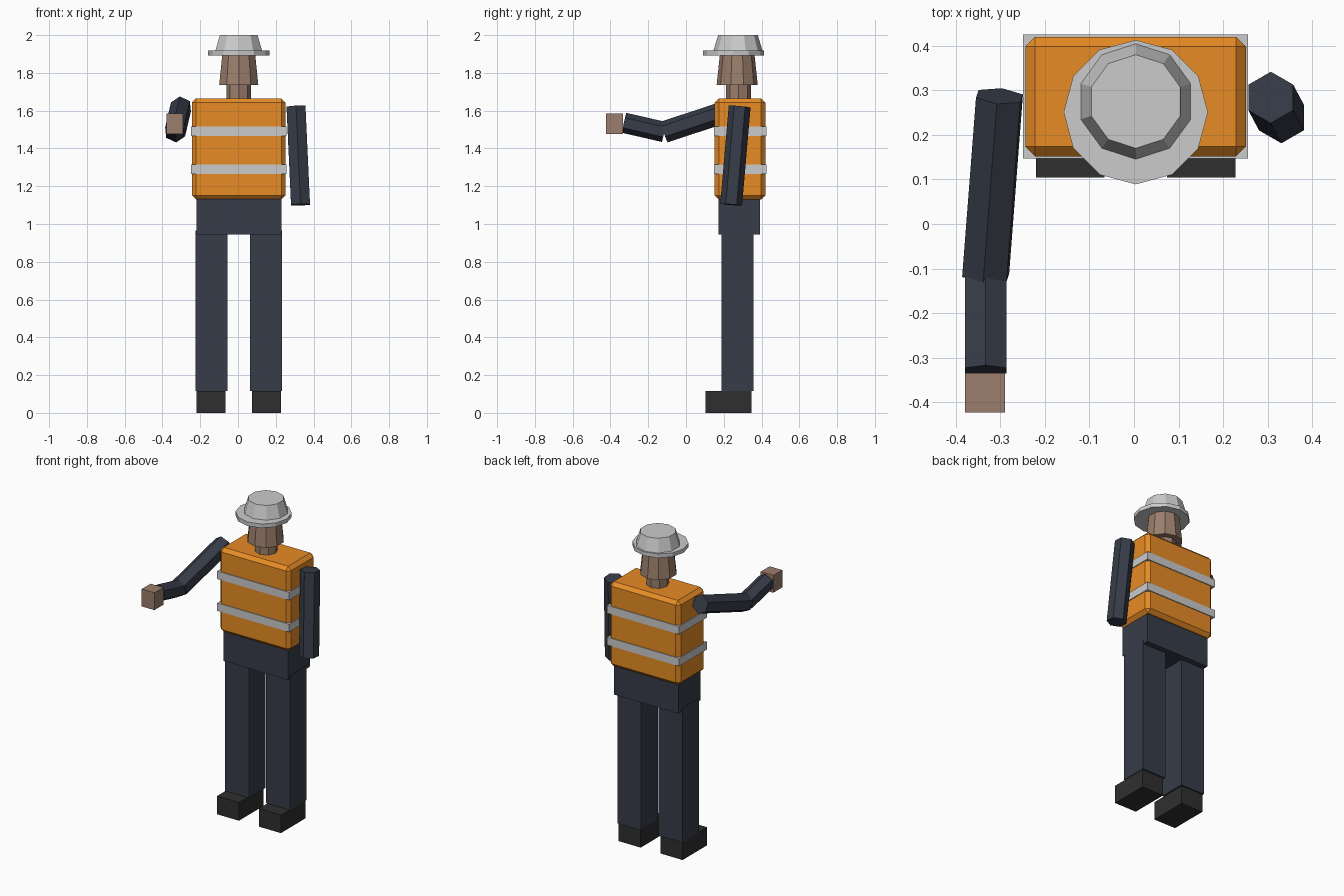
import bpy, bmesh
from mathutils import Vector, Matrix

if "Cube" in bpy.data.objects:
    bpy.data.objects.remove(bpy.data.objects["Cube"])

CX, CY = 0.004, 0.285   # body axis


def material(name, rgb):
    m = bpy.data.materials.new(name)
    m.diffuse_color = (*rgb, 1)
    m.use_nodes = True
    m.node_tree.nodes["Principled BSDF"].inputs["Base Color"].default_value = m.diffuse_color
    return m


ORANGE = material("vest_orange", (0.80, 0.26, 0.018))
NAVY = material("navy_cloth", (0.038, 0.045, 0.065))
SKIN = material("skin", (0.33, 0.21, 0.15))
BLACK = material("boot_black", (0.028, 0.028, 0.028))


def finish(name, bm, mat):
    mesh = bpy.data.meshes.new(name)
    bm.to_mesh(mesh)
    bm.free()
    ob = bpy.data.objects.new(name, mesh)
    bpy.context.collection.objects.link(ob)
    if mat:
        mesh.materials.append(mat)
    return ob


def box(name, x, y, z, mat=None):
    """Box from (min, max) ranges."""
    bm = bmesh.new()
    size = [r[1] - r[0] for r in (x, y, z)]
    mid = Vector([(r[0] + r[1]) / 2 for r in (x, y, z)])
    bmesh.ops.create_cube(bm, size=1, matrix=Matrix.Translation(mid) @ Matrix.Diagonal((*size, 1)))
    return finish(name, bm, mat)


def limb(name, a, b, sides, r1, r2, mat=None):
    """Faceted cylinder or cone running from a to b."""
    a, b = Vector(a), Vector(b)
    d = b - a
    rot = Vector((0, 0, 1)).rotation_difference(d).to_matrix().to_4x4()
    bm = bmesh.new()
    bmesh.ops.create_cone(bm, cap_ends=True, segments=sides, radius1=r1, radius2=r2,
                          depth=d.length, matrix=Matrix.Translation((a + b) / 2) @ rot)
    return finish(name, bm, mat)


# Vest with chamfered edges
vest = box("vest", (CX - 0.248, CX + 0.247), (0.152, 0.42), (1.13, 1.665), ORANGE)
bev = vest.modifiers.new("chamfer", 'BEVEL')
bev.width = 0.022
bev.segments = 1

# Reflective bands
for name, z in (("lower_band", 1.265), ("upper_band", 1.467)):
    box(name, (CX - 0.253, CX + 0.252), (0.147, 0.425), (z, z + 0.05))

# Hips, legs and boots
box("hips", (CX - 0.225, CX + 0.225), (0.172, 0.392), (0.945, 1.15), NAVY)
for side, s in (("right", -1), ("left", 1)):
    def span(inner, outer):
        return sorted((CX + s * inner, CX + s * outer))
    box(side + "_leg", span(0.06, 0.228), (0.188, 0.357), (0.115, 0.965), NAVY)
    box(side + "_boot", span(0.07, 0.224), (0.104, 0.348), (0, 0.115), BLACK)

# Neck and head
limb("neck", (CX, 0.279, 1.64), (CX, 0.279, 1.76), 8, 0.066, 0.066, SKIN)
limb("head", (CX, 0.271, 1.735), (CX, 0.271, 1.93), 10, 0.109, 0.088, SKIN)

# Hard hat
limb("hat_brim", (CX, 0.251, 1.893), (CX, 0.251, 1.918), 12, 0.162, 0.162)
limb("hat_crown", (CX, 0.275, 1.91), (CX, 0.275, 2.0), 10, 0.132, 0.105)

# Hanging arm
limb("left_arm", (0.331, 0.239, 1.102), (0.307, 0.284, 1.622), 6, 0.058, 0.058, NAVY)

# Raised arm with hand
elbow = (-0.333, -0.115, 1.487)
limb("right_upper_arm", (-0.302, 0.287, 1.62), elbow, 6, 0.058, 0.058, NAVY)
limb("right_forearm", elbow, (-0.333, -0.329, 1.536), 6, 0.054, 0.054, NAVY)
box("right_hand", (-0.379, -0.29), (-0.423, -0.334), (1.476, 1.586), SKIN)
